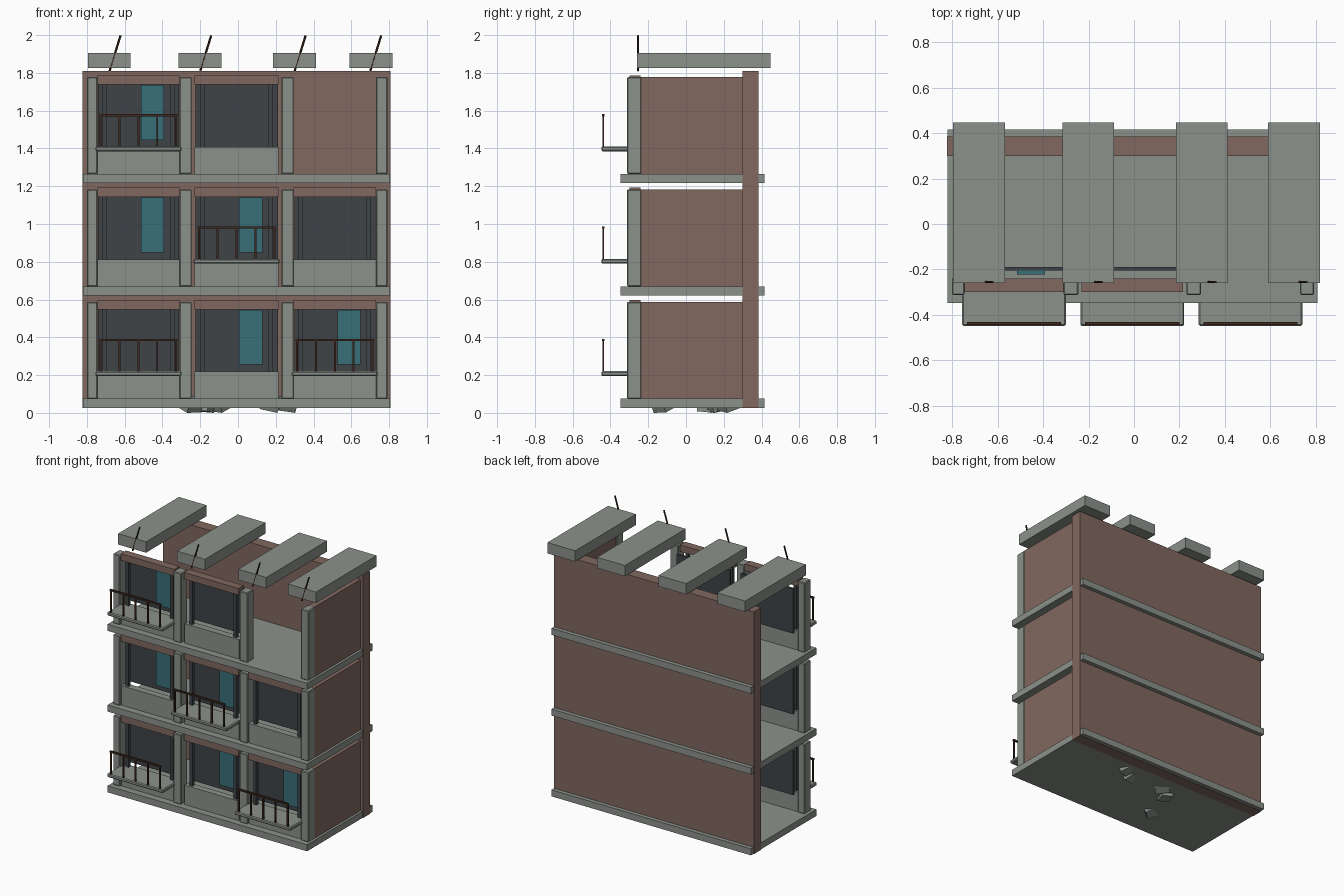
import bpy, bmesh, random
from mathutils import Matrix, Vector

if "Cube" in bpy.data.objects:
    bpy.data.objects.remove(bpy.data.objects["Cube"])

random.seed(4)


def material(name, rgb):
    m = bpy.data.materials.new(name)
    m.diffuse_color = (*rgb, 1)
    m.use_nodes = True
    m.node_tree.nodes["Principled BSDF"].inputs["Base Color"].default_value = m.diffuse_color
    return m


CONCRETE = material("concrete", (0.26, 0.285, 0.26))
BRICK = material("brick", (0.22, 0.14, 0.115))
GLASS = material("dark_glass", (0.05, 0.056, 0.062))
TEAL = material("teal", (0.04, 0.16, 0.19))
RUST = material("rust", (0.05, 0.022, 0.014))


def finish(name, bm, mat, bevel=0):
    me = bpy.data.meshes.new(name)
    bm.to_mesh(me)
    bm.free()
    me.materials.append(mat)
    ob = bpy.data.objects.new(name, me)
    bpy.context.collection.objects.link(ob)
    if bevel:
        mod = ob.modifiers.new("bevel", 'BEVEL')
        mod.width, mod.segments = bevel, 1
    return ob


def box(name, x, y, z, mat=CONCRETE, bevel=0):
    """Box from (min, max) ranges on each axis."""
    lo, hi = Vector((x[0], y[0], z[0])), Vector((x[1], y[1], z[1]))
    bm = bmesh.new()
    bmesh.ops.create_cube(bm, size=1, matrix=Matrix.Translation((lo + hi) / 2)
                          @ Matrix.Diagonal((*(hi - lo), 1)))
    return finish(name, bm, mat, bevel)


def rod(name, a, b, r=0.006):
    a, b = Vector(a), Vector(b)
    d = b - a
    bm = bmesh.new()
    bmesh.ops.create_cone(bm, cap_ends=True, segments=6, radius1=r, radius2=r, depth=d.length,
                          matrix=Matrix.Translation((a + b) / 2)
                          @ d.to_track_quat('Z', 'Y').to_matrix().to_4x4())
    return finish(name, bm, RUST)


BAYS = [(-0.745, -0.31), (-0.23, 0.215), (0.295, 0.73)]
COLUMNS = [(-0.80, -0.745), (-0.31, -0.245), (0.23, 0.295), (0.73, 0.792)]
FLOORS = [0.075, 0.67, 1.265]                    # top of each floor slab
BALCONIES = {(0, 0), (0, 2), (1, 1), (2, 0)}     # (storey, bay)
CURTAINS = {(0, 1), (0, 2), (1, 0), (1, 1), (2, 0)}

# full-height back wall
box("back_wall", (-0.822, 0.808), (0.30, 0.385), (0.025, 1.81), BRICK)


def window(bay, z):
    x0, x1 = bay
    c = (x0 + x1) / 2
    box("sill_panel", bay, (-0.295, -0.245), (z, z + 0.143))
    box("lintel", bay, (-0.30, -0.24), (z + 0.473, z + 0.522), BRICK)
    box("window_glass", (x0 + 0.005, x1 - 0.003), (-0.205, -0.19), (z + 0.143, z + 0.473), GLASS)
    for px in (c - 0.18, c + 0.18):
        box("window_post", (px - 0.012, px + 0.012), (-0.28, -0.256), (z + 0.143, z + 0.473), GLASS)


def balcony(bay, z):
    c = sum(bay) / 2
    box("balcony_slab", (c - 0.228, c + 0.228), (-0.448, -0.29), (z + 0.12, z + 0.146), bevel=0.006)
    box("balcony_rail", (c - 0.207, c + 0.207), (-0.444, -0.432), (z + 0.305, z + 0.317), RUST)
    for i in range(5):
        px = c - 0.2 + i * 0.1
        box("balcony_post", (px - 0.005, px + 0.005), (-0.443, -0.433), (z + 0.14, z + 0.31), RUST)


# storeys
for s, z in enumerate(FLOORS):
    box("floor_slab", (-0.82, 0.806), (-0.347, 0.415), (z - 0.048, z))
    box("side_wall", (0.735, 0.788), (-0.24, 0.31), (z, z + 0.513), BRICK)
    for col in COLUMNS:
        box("column", col, (-0.312, -0.236), (z, z + 0.513), bevel=0.005)
    for b, bay in enumerate(BAYS):
        if (s, b) != (2, 2):                     # top right bay is ruined
            window(bay, z)
        if (s, b) in CURTAINS:
            c = sum(bay) / 2 + 0.075
            box("curtain", (c - 0.062, c + 0.062), (-0.222, -0.204), (z + 0.18, z + 0.47), TEAL)
        if (s, b) in BALCONIES:
            balcony(bay, z)

# loose roof planks with bent reinforcement bars
for x0, rx in ((-0.795, -0.68), (-0.315, -0.20), (0.185, 0.30), (0.59, 0.70)):
    box("roof_plank", (x0, x0 + 0.227), (-0.26, 0.447), (1.826, 1.906))
    rod("rebar", (rx, -0.255, 1.81), (rx + 0.058, -0.255, 1.998))

# rubble half sunk into the ground slab
for x, y in ((0.16, 0.16), (0.25, 0.22), (-0.18, 0.12), (-0.10, 0.18), (-0.25, -0.12)):
    rot = Matrix.Rotation(random.uniform(0.2, 0.6), 4, 'X') \
        @ Matrix.Rotation(random.uniform(0, 3), 4, 'Z') @ Matrix.Rotation(0.3, 4, 'Y')
    bm = bmesh.new()
    bmesh.ops.create_cube(bm, size=1, matrix=rot @ Matrix.Diagonal((0.10, 0.08, 0.06, 1)))
    low = min(v.co.z for v in bm.verts)
    bmesh.ops.translate(bm, verts=bm.verts, vec=(x, y, -low))
    finish("rubble", bm, CONCRETE)
